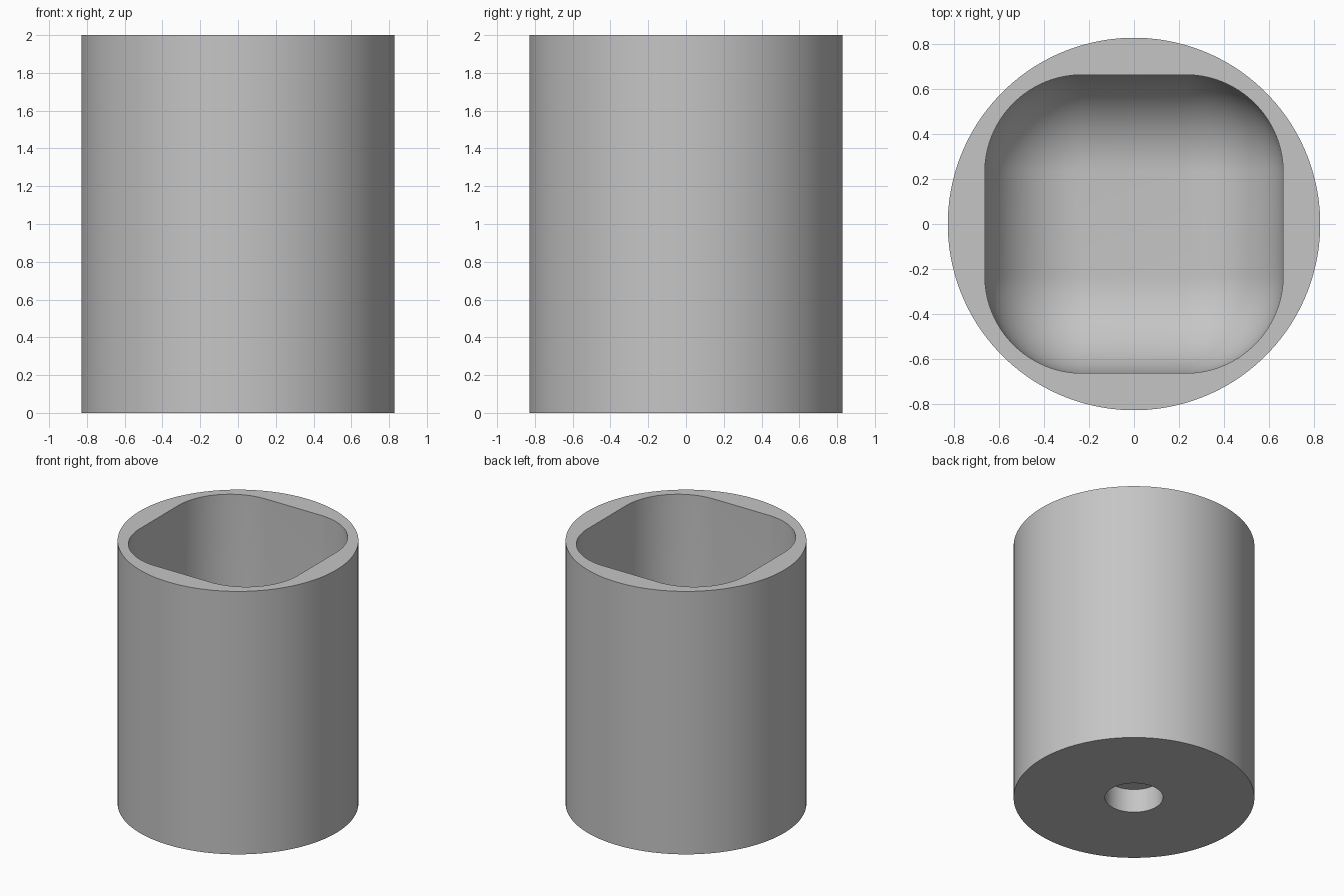
import bpy
import bmesh
from math import sin, cos, pi, radians

cube = bpy.data.objects.get("Cube")
if cube:
    bpy.data.objects.remove(cube, do_unlink=True)

HEIGHT, RADIUS = 2.0, 0.83
HALF, CORNER, FLOOR = 0.665, 0.435, 0.33   # cavity half width, rounding, floor height
HOLE_RADIUS, HOLE_DEPTH = 0.2, 0.18
N = 32                                     # points per quarter turn
FILLET_STEPS = 16


def circle(radius, z):
    return [(radius * cos(a), radius * sin(a), z)
            for a in ((i + 0.5) * pi / (2 * N) for i in range(4 * N))]


def rounded_square(flat, radius, z):
    points = []
    for quarter in range(4):
        sx = 1 if quarter in (0, 3) else -1
        sy = 1 if quarter in (0, 1) else -1
        for k in range(N):
            a = (quarter + k / (N - 1)) * pi / 2
            points.append((sx * flat + radius * cos(a), sy * flat + radius * sin(a), z))
    return points


# Sections in order: blind hole, underside, outer wall, rim, cavity, rounded floor
sections = [
    circle(HOLE_RADIUS, HOLE_DEPTH),
    circle(HOLE_RADIUS, 0),
    circle(RADIUS, 0),
    circle(RADIUS, HEIGHT),
    rounded_square(HALF - CORNER, CORNER, HEIGHT),
]
for s in range(FILLET_STEPS + 1):
    t = s / FILLET_STEPS * pi / 2
    sections.append(rounded_square(HALF - CORNER, CORNER * cos(t),
                                   FLOOR + CORNER * (1 - sin(t))))

# Skin the sections and cap both ends
bm = bmesh.new()
rings = [[bm.verts.new(p) for p in section] for section in sections]
for a, b in zip(rings, rings[1:]):
    for i in range(len(a)):
        j = (i + 1) % len(a)
        bm.faces.new((a[i], a[j], b[j], b[i]))
bm.faces.new(rings[0])
bm.faces.new(rings[-1])
bmesh.ops.remove_doubles(bm, verts=bm.verts, dist=0.0005)
bmesh.ops.recalc_face_normals(bm, faces=bm.faces)

mesh = bpy.data.meshes.new("round_holder")
bm.to_mesh(mesh)
bm.free()
holder = bpy.data.objects.new("round_holder", mesh)
bpy.context.collection.objects.link(holder)

# Plain grey colour
grey = bpy.data.materials.new("grey")
grey.use_nodes = True
colour = (0.56, 0.56, 0.56, 1)
grey.diffuse_color = colour
grey.node_tree.nodes["Principled BSDF"].inputs["Base Color"].default_value = colour
mesh.materials.append(grey)

# Smooth walls with crisp rims
bpy.context.view_layer.objects.active = holder
holder.select_set(True)
bpy.ops.object.shade_smooth_by_angle(angle=radians(30))
